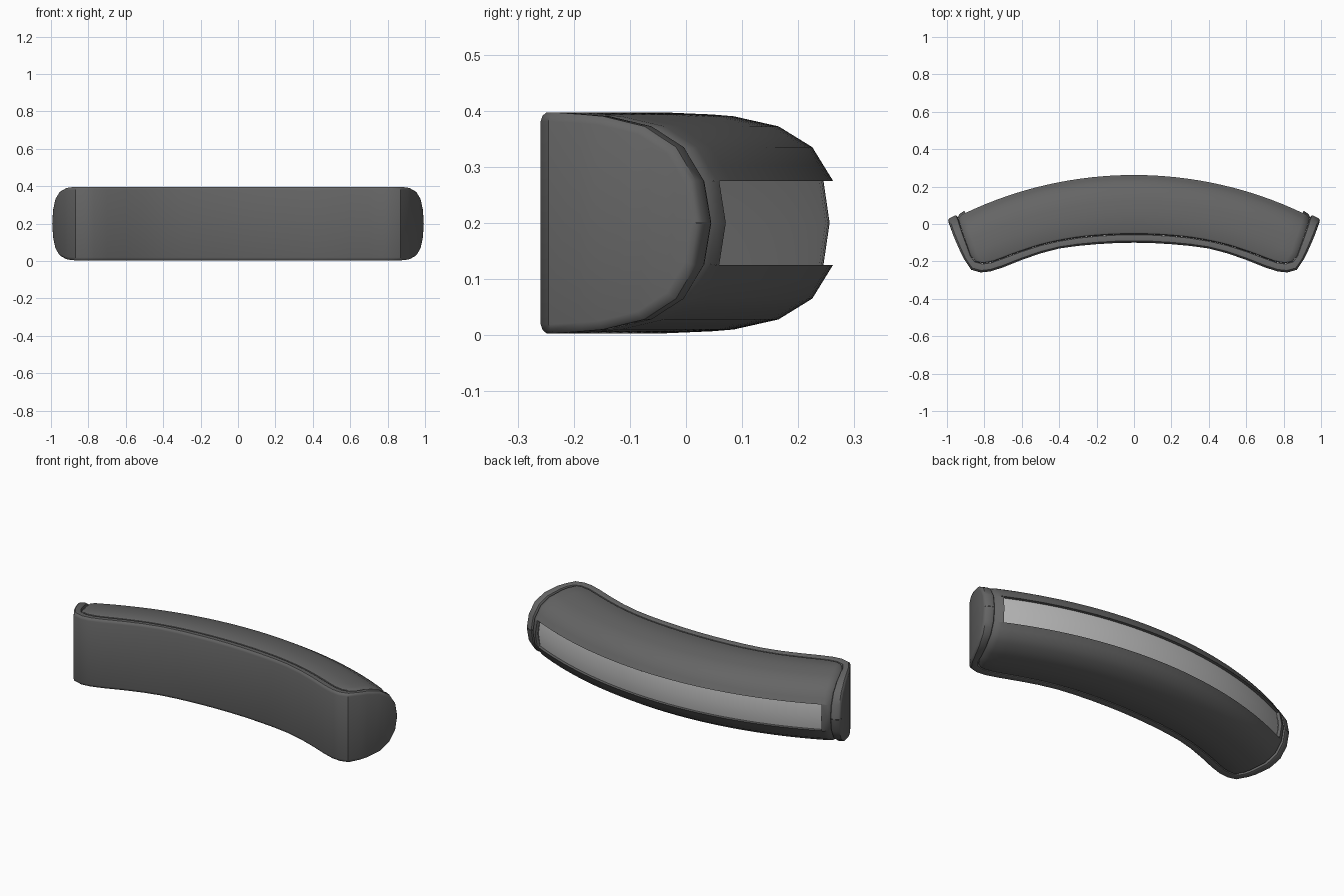
import bpy, bmesh, math
from mathutils import Vector

if "Cube" in bpy.data.objects:
    bpy.data.objects.remove(bpy.data.objects["Cube"])

CY, MID, TOP = -1.84, 0.2, 0.197      # arc centre, mid height, half height
# D-shaped section: radius from arc centre, half height
SECTION = [(1.84, TOP), (1.925, .19), (2.005, .172), (2.065, .135), (2.102, .075), (2.115, 0)]
# Right half of the footprint: front edge, then end edge
OUTER = [(0, -.1), (.1, -.102), (.2, -.108), (.3, -.117), (.4, -.131), (.5, -.157), (.6, -.192),
         (.7, -.232), (.77, -.254), (.82, -.259), (.87, -.245)]
INNER = [(0, -.055), (.1, -.057), (.2, -.063), (.3, -.073), (.4, -.09), (.5, -.113), (.6, -.145),
         (.7, -.182), (.76, -.204), (.81, -.211), (.85, -.2)]
OUTER_END = [(.87, -.245), (.9, -.205), (.935, -.135), (.97, -.055), (1, .025), (1.01, .06)]
INNER_END = [(.85, -.2), (.87, -.178), (.892, -.115), (.918, -.045), (.95, .056), (.96, .09)]
END_RADII = [1.885, 1.925, 1.965, 2.005, 2.035, 2.065, 2.085, 2.102, 2.115]


def material(name, value):
    m = bpy.data.materials.new(name)
    m.use_nodes = True
    m.diffuse_color = (value, value, value, 1)
    m.node_tree.nodes["Principled BSDF"].inputs["Base Color"].default_value = (value, value, value, 1)
    return m


def half_height(r):
    for (r0, h0), (r1, h1) in zip(SECTION, SECTION[1:]):
        if r <= r1:
            return h0 + (h1 - h0) * max(0, (r - r0) / (r1 - r0))
    return 0


def polar(x, y):
    return math.hypot(x, y - CY), math.atan2(x, y - CY)


def place(r, a, z):
    return Vector((r * math.sin(a), CY + r * math.cos(a), MID + z))


def surface(r, a, drop=0, side=1):
    """Point on the D-shaped sweep, sunk by drop."""
    h = half_height(r) * (1 - drop / TOP)
    back = max(0, (r - 1.9) / .215)
    return place(r - drop * back, a, side * h)


def at_radius(line, r):
    """Point where an end edge reaches a given radius."""
    for p, q in zip(line, line[1:]):
        r0, r1 = polar(*p)[0], polar(*q)[0]
        if r <= r1:
            return Vector(p).lerp(Vector(q), max(0, (r - r0) / (r1 - r0)))
    return Vector(line[-1])


def finish(name, bm, mat):
    bmesh.ops.remove_doubles(bm, verts=bm.verts, dist=.0003)
    bmesh.ops.recalc_face_normals(bm, faces=bm.faces)
    me = bpy.data.meshes.new(name)
    bm.to_mesh(me)
    bm.free()
    ob = bpy.data.objects.new(name, me)
    bpy.context.collection.objects.link(ob)
    me.materials.append(mat)
    bpy.ops.object.select_all(action='DESELECT')
    ob.select_set(True)
    bpy.context.view_layer.objects.active = ob
    bpy.ops.object.shade_smooth_by_angle(angle=math.radians(35))
    return ob


def add_grid(bm, rows, closed=False):
    """Skin rows of points with quads."""
    vs = [[bm.verts.new(p) for p in row] for row in rows]
    for a, b in zip(vs, vs[1:]):
        n = len(a)
        for i in range(n if closed else n - 1):
            j = (i + 1) % n
            bm.faces.new((a[i], a[j], b[j], b[i]))


def mirrored(half):
    return [(-x, y) for x, y in half[:0:-1]] + list(half)


grey = material("dark grey", .13)
light = material("light grey", .5)

# Wraparound shell: rounded rim section carried along the footprint
outer = mirrored(OUTER + [tuple(at_radius(OUTER_END, r)) for r in END_RADII])
inner = mirrored(INNER + [tuple(at_radius(INNER_END, r)) for r in END_RADII])
RIM = [(0, .016), (.07, .006), (.22, 0), (.75, 0), (.93, .004), (1, .014)]
bm = bmesh.new()
rows = []
for o, i in zip(outer, inner):
    ring = []
    for side in (1, -1):
        part = [surface(*polar(*Vector(o).lerp(Vector(i), t)), d, side) for t, d in RIM]
        ring += part if side == 1 else part[::-1]
    rows.append(ring)
add_grid(bm, rows, closed=True)
finish("outer_shell", bm, grey)

# Body: swept D section with a sunken slot along its back
SLOT = math.asin(.9 / 2.1)
EDGE, DEPTH = SECTION[4][0], .017
bm = bmesh.new()
COLS = 32
fractions = [-1, -.985] + [-.96 + 1.92 * k / COLS for k in range(COLS + 1)] + [.985, 1]
drops = [.016, .004] + [0] * (COLS + 1) + [.004, .016]
front = mirrored(INNER)


def front_radius(a):
    for p, q in zip(front, front[1:]):
        (r0, a0), (r1, a1) = polar(*p), polar(*q)
        if a <= a1:
            return r0 + (r1 - r0) * max(0, (a - a0) / (a1 - a0))
    return polar(*front[-1])[0]


corner = polar(*INNER[-1])[1]
radii = [r for r in END_RADII if r <= EDGE]
for side in (1, -1):
    rows = []
    for inset, drop in ((0, .016), (.004, .004), (.014, 0)):
        rows.append([surface(front_radius(f * corner) + inset, f * corner, max(drop, d), side)
                     for f, d in zip(fractions, drops)])
    for r in radii:
        limit = polar(*at_radius(INNER_END, r))[1]
        rows.append([surface(r, f * limit, d, side) for f, d in zip(fractions, drops)])
    add_grid(bm, rows)

# Lips closing the back at both ends of the slot
end_angle = polar(*at_radius(INNER_END, EDGE))[1]
tip_angle = polar(*at_radius(INNER_END, 2.115))[1]
for s in (1, -1):
    for side in (1, -1):
        add_grid(bm, [[surface(EDGE, s * SLOT, 0, side), surface(EDGE, s * end_angle * .985, .004, side),
                       surface(EDGE, s * end_angle, .016, side)],
                      [surface(2.115, s * SLOT), surface(2.115, s * tip_angle * .985, .004),
                       surface(2.115, s * tip_angle, .016)]])
        # Slot end wall
        add_grid(bm, [[place(EDGE, s * SLOT, side * .075), place(2.115, s * SLOT, 0)],
                      [place(EDGE - DEPTH, s * SLOT, side * .075), place(2.115 - DEPTH, s * SLOT, 0)]])

# Slot side walls
slot_angles = [SLOT * (2 * k / COLS - 1) for k in range(COLS + 1)]
for side in (1, -1):
    add_grid(bm, [[place(EDGE - d, a, side * .075) for a in slot_angles] for d in (0, DEPTH)])
finish("body", bm, grey)

# Light strip at the bottom of the slot
bm = bmesh.new()
add_grid(bm, [[place(r, a, z) for a in slot_angles]
              for r, z in ((EDGE - DEPTH, -.075), (2.113 - DEPTH, 0), (EDGE - DEPTH, .075))])
strip = finish("light_strip", bm, light)
# Face the strip outwards
if strip.data.polygons[COLS // 2].normal.y < 0:
    strip.data.flip_normals()
